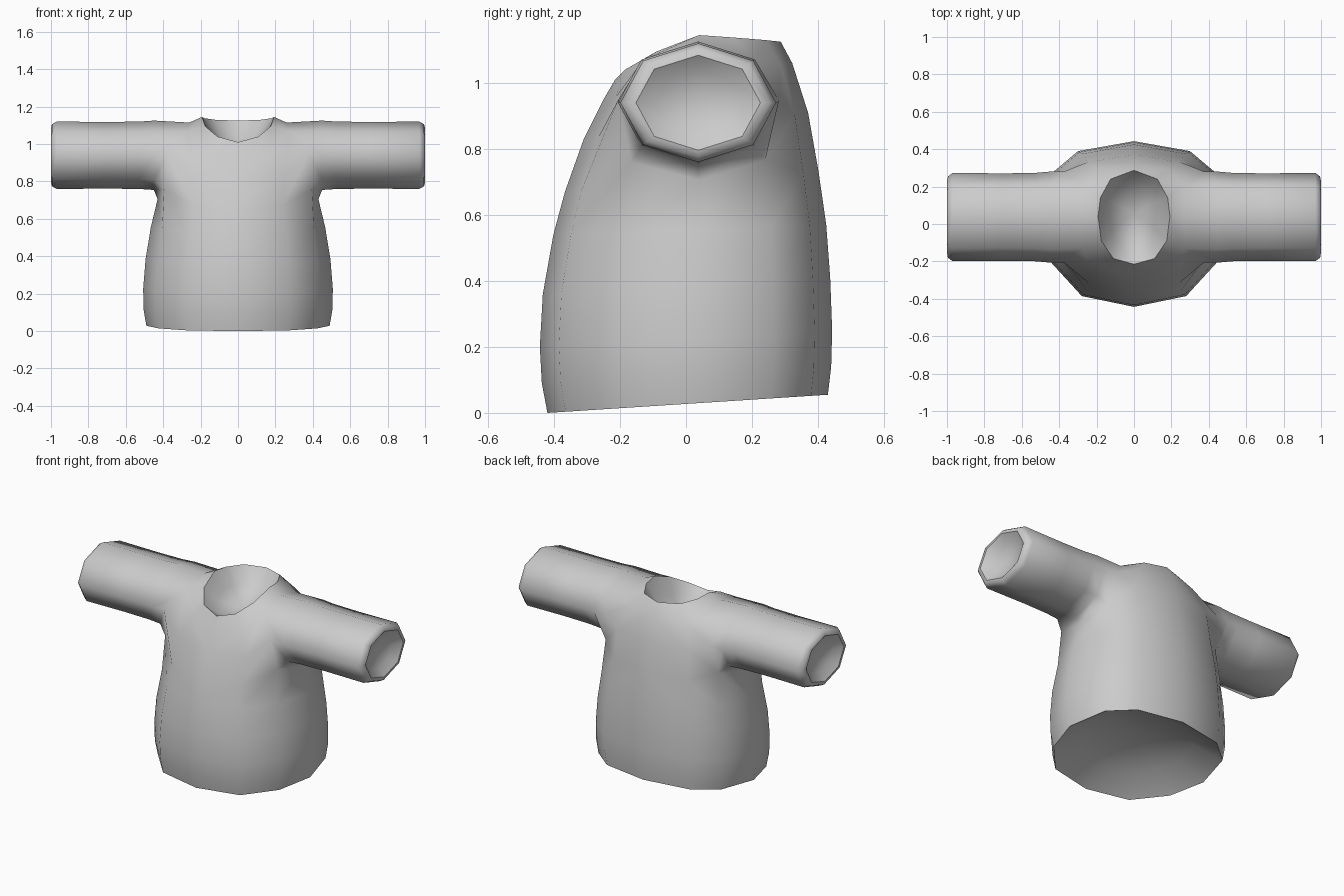
import bpy, bmesh
from math import cos, sin, pi
from mathutils import Vector

cube = bpy.data.objects.get("Cube")
if cube:
    bpy.data.objects.remove(cube)

bm = bmesh.new()


def ring(points):
    return [bm.verts.new(p) for p in points]


def bridge(a, b, closed=False):
    """Quads between two matching rings of vertices."""
    n = len(a)
    for i in range(n if closed else n - 1):
        j = (i + 1) % n
        bm.faces.new((a[i], a[j], b[j], b[i]))


def dish(loop, center, inward, closed=False):
    """Hollow domed lining with a crisp rim."""
    center, inward = Vector(center), Vector(inward)
    inner = ring([center + (v.co - center) * 0.68 + inward * 0.6 for v in loop])
    bridge(loop, inner, closed)
    hub = bm.verts.new(center + inward)
    n = len(loop)
    for i in range(n if closed else n - 1):
        j = (i + 1) % n
        bm.faces.new((inner[i], inner[j], hub))
        bm.edges.get((loop[i], loop[j])).smooth = False


# Torso rows: front z, front y, back z, back y, half width
rows = [
    (0.0, -0.42, 0.055, 0.43, 0.49),
    (0.09, -0.437, 0.14, 0.44, 0.505),
    (0.20, -0.443, 0.25, 0.443, 0.507),
    (0.36, -0.434, 0.41, 0.437, 0.494),
    (0.54, -0.402, 0.57, 0.425, 0.466),
    (0.67, -0.367, 0.73, 0.402, 0.438),
    (0.83, -0.31, 0.91, 0.37, 0.43),
    (0.95, -0.25, 1.06, 0.322, 0.32),
]
# Half cross-section from front centre around the side to back centre
section = [(0, -1), (0.55, -0.87), (0.87, -0.47), (1, 0.04),
           (0.88, 0.6), (0.59, 0.88), (0, 1)]


def torso_row(zf, yf, zb, yb, w):
    mid, half = (yf + yb) / 2, (yb - yf) / 2
    return [(w * u, mid + half * v, zf + (zb - zf) * (v + 1) / 2) for u, v in section]


grid = [torso_row(*r) for r in rows]
# Neckline
grid.append([(0, -0.215, 1.01), (0.11, -0.185, 1.04), (0.175, -0.09, 1.095),
             (0.192, 0.04, 1.145), (0.18, 0.14, 1.138), (0.125, 0.24, 1.13),
             (0, 0.287, 1.125)])
# Armhole in the upper three torso rows
grid[5][2:5] = [(0.395, -0.165, 0.76), (0.43, 0.037, 0.705), (0.395, 0.24, 0.765)]
grid[6][2:5] = [(0.375, -0.205, 0.95), (0.36, 0.037, 0.94), (0.375, 0.28, 0.95)]
grid[7][2:5] = [(0.27, -0.13, 1.07), (0.26, 0.037, 1.115), (0.27, 0.205, 1.07)]

torso = [ring(r) for r in grid]
for lower, upper in zip(torso, torso[1:]):
    bridge(lower, upper)
armhole = ([torso[5][i] for i in (2, 3, 4)] + [torso[6][4]]
           + [torso[7][i] for i in (4, 3, 2)] + [torso[6][2]])
bmesh.ops.delete(bm, geom=[torso[6][3]], context='VERTS')

# Sleeve: position along x and scale, ending in a rolled cuff
loop = armhole
for x, s in ((0.45, 1.03), (0.53, 1.0), (0.7, 0.99), (0.97, 1.0), (0.995, 0.92), (1.0, 0.8)):
    angles = [pi * (1.25 + k / 4) for k in range(8)]
    nxt = ring([(x, 0.037 + 0.236 * s * cos(a), 0.94 + 0.18 * s * sin(a)) for a in angles])
    bridge(loop, nxt, True)
    loop = nxt
dish(loop, (1.0, 0.037, 0.94), (-0.06, 0, 0), True)

# Hem and neck linings
dish(torso[0], (0, 0.0, 0.028), (0, 0, 0.15))
dish(torso[-1], (0, 0.04, 1.075), (0, 0.02, -0.13))

bmesh.ops.recalc_face_normals(bm, faces=bm.faces[:])
for f in bm.faces:
    f.smooth = True
mesh = bpy.data.meshes.new("sweater")
bm.to_mesh(mesh)
bm.free()

sweater = bpy.data.objects.new("sweater", mesh)
bpy.context.collection.objects.link(sweater)
mirror = sweater.modifiers.new("mirror", 'MIRROR')
mirror.use_axis[0] = True
mirror.merge_threshold = 0.001

# Plain grey cloth
cloth = bpy.data.materials.new("grey cloth")
cloth.use_nodes = True
color = (0.6, 0.6, 0.6, 1)
cloth.diffuse_color = color
cloth.node_tree.nodes["Principled BSDF"].inputs["Base Color"].default_value = color
mesh.materials.append(cloth)
